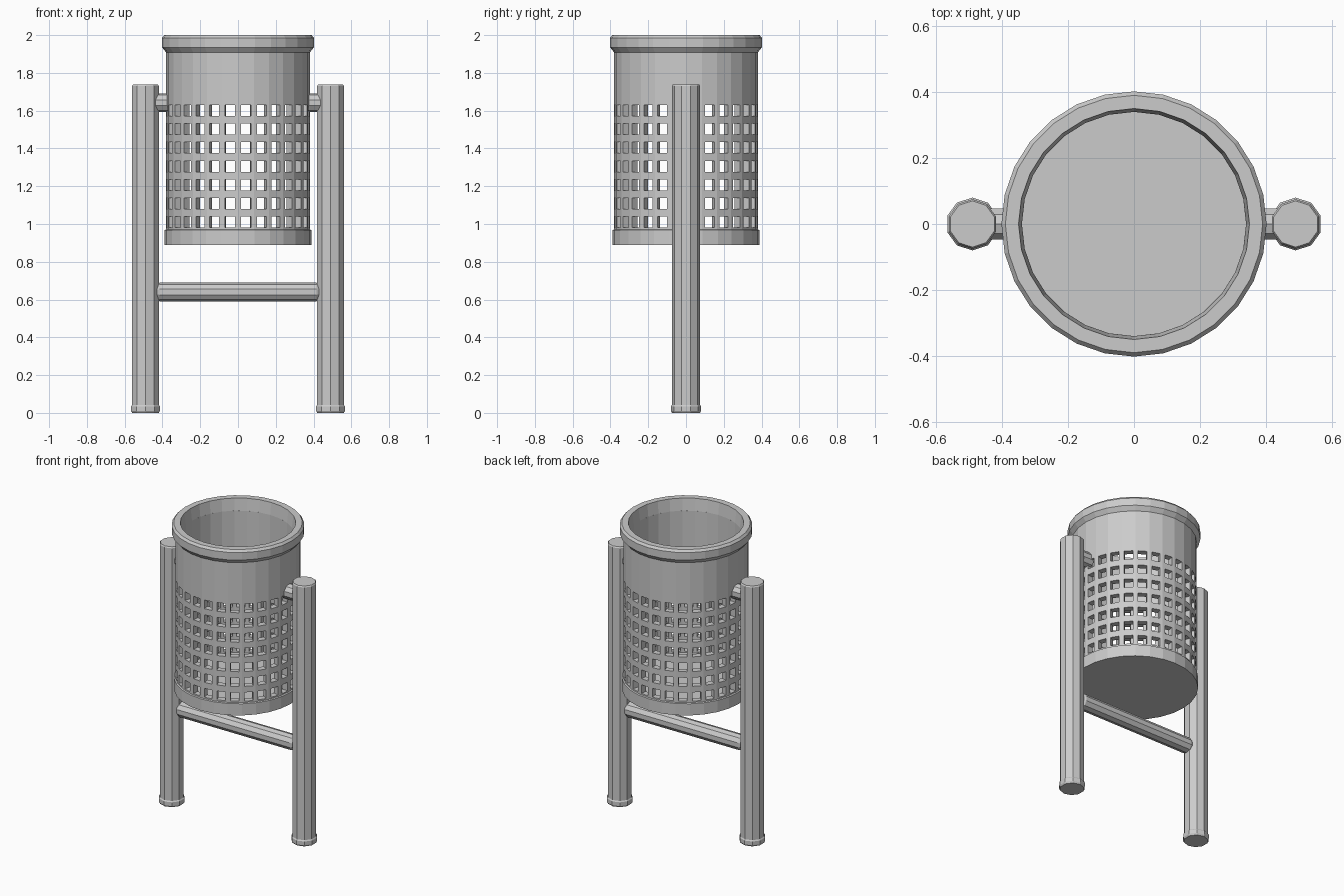
import bpy, bmesh
from math import cos, sin, pi, radians
from mathutils import Matrix

if "Cube" in bpy.data.objects:
    bpy.data.objects.remove(bpy.data.objects["Cube"], do_unlink=True)

grey = bpy.data.materials.new("light_grey_metal")
grey.use_nodes = True
grey.diffuse_color = (0.6, 0.6, 0.6, 1)
grey.node_tree.nodes["Principled BSDF"].inputs["Base Color"].default_value = (0.6, 0.6, 0.6, 1)

SIDES = 28      # facets of the basket
TUBE = 10       # facets of the tubes


def finish(name, bm):
    bmesh.ops.recalc_face_normals(bm, faces=bm.faces)
    mesh = bpy.data.meshes.new(name)
    bm.to_mesh(mesh)
    bm.free()
    mesh.materials.append(grey)
    obj = bpy.data.objects.new(name, mesh)
    bpy.context.collection.objects.link(obj)
    return obj


def lathe(name, profile, sides, hollow=False, matrix=Matrix(), phase=0.0):
    """Spin (radius, height) points; hollow joins last to first, else ends are capped."""
    bm = bmesh.new()
    rings = [[bm.verts.new((r * cos(phase + 2 * pi * i / sides),
                            r * sin(phase + 2 * pi * i / sides), z))
              for i in range(sides)] for r, z in profile]
    pairs = list(zip(rings, rings[1:]))
    if hollow:
        pairs.append((rings[-1], rings[0]))
    else:
        bm.faces.new(rings[0])
        bm.faces.new(rings[-1])
    for a, b in pairs:
        for i in range(sides):
            j = (i + 1) % sides
            bm.faces.new((a[i], a[j], b[j], b[i]))
    bm.transform(matrix)
    return finish(name, bm)


def basket_wall(radius, bottom, top, hole_zs, hole_h, margin):
    """Faceted wall with one column of square holes in each facet."""
    levels = [bottom]
    for z in hole_zs:
        levels += [z - hole_h / 2, z + hole_h / 2]
    levels.append(top)
    bm = bmesh.new()
    columns = []
    for i in range(SIDES):
        a, b = (2 * pi * k / SIDES for k in (i, i + 1))
        for t in (0, margin, 1 - margin):
            x = radius * ((1 - t) * cos(a) + t * cos(b))
            y = radius * ((1 - t) * sin(a) + t * sin(b))
            columns.append([bm.verts.new((x, y, z)) for z in levels])
    for c, left in enumerate(columns):
        right = columns[(c + 1) % len(columns)]
        for k in range(len(levels) - 1):
            if c % 3 == 1 and k % 2 == 1:
                continue
            bm.faces.new((left[k], right[k], right[k + 1], left[k + 1]))
    wall = finish("basket_wall", bm)
    solid = wall.modifiers.new("thickness", "SOLIDIFY")
    solid.thickness = 0.04
    solid.offset = -1
    solid.use_even_offset = True


# Basket: perforated wall, rolled rim and solid base
basket_wall(0.38, 0.93, 1.92, [1.01 + 0.0985 * k for k in range(7)], 0.058, 0.19)
lathe("basket_rim", [(0.378, 1.905), (0.402, 1.935), (0.402, 1.985), (0.39, 2.0),
                     (0.35, 2.0), (0.34, 1.92), (0.34, 1.905)], SIDES, hollow=True)
lathe("basket_base", [(0.388, 0.89), (0.388, 0.968), (0.379, 0.972)], SIDES)

# Crossbar between the posts
along_x = Matrix.Rotation(radians(90), 4, "Y")
lathe("crossbar", [(0.03, -0.445), (0.05, -0.415), (0.05, 0.415), (0.03, 0.445)],
      TUBE, matrix=Matrix.Translation((0, 0, 0.64)) @ along_x)

# Posts with feet, and the pivots that hold the basket
for side, s in (("left", 1), ("right", -1)):
    place = Matrix.Translation((0.49 * s, 0, 0))
    lathe(side + "_post", [(0.075, 0.03), (0.075, 1.73), (0.07, 1.738)],
          TUBE, matrix=place, phase=radians(18))
    lathe(side + "_foot", [(0.074, 0), (0.08, 0.01), (0.08, 0.035), (0.075, 0.042)],
          TUBE, matrix=place, phase=radians(18))
    lathe(side + "_pivot", [(0.05, -0.045), (0.05, 0.04)], TUBE,
          matrix=Matrix.Translation((0.4 * s, 0, 1.642)) @ along_x)
